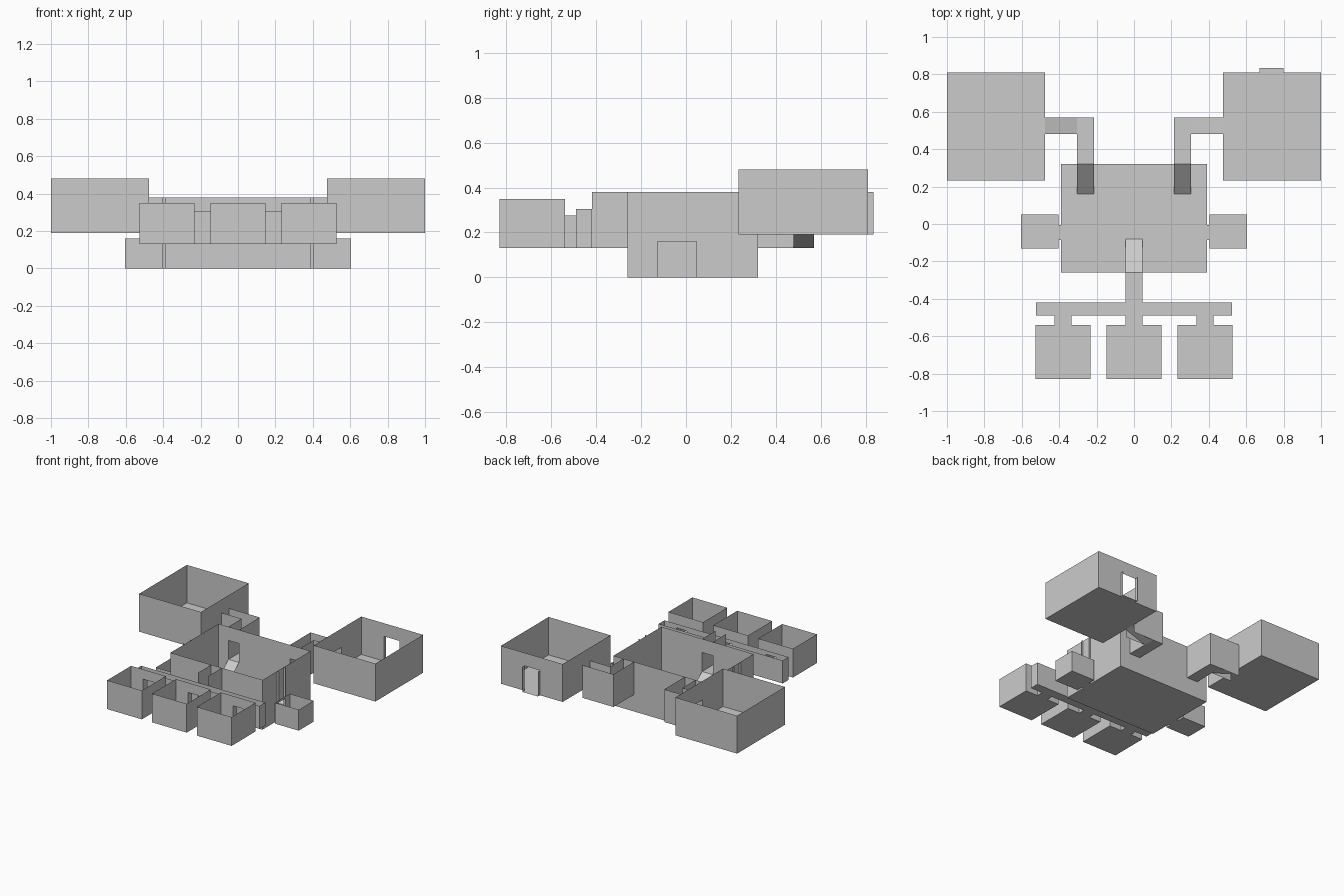
import bpy

if "Cube" in bpy.data.objects:
    bpy.data.objects.remove(bpy.data.objects["Cube"])

DOOR = 0.145   # door height
LOW = 0.13     # upper corridor level


def make(name, quads):
    """Mesh object from a list of four-cornered panels."""
    verts, faces = [], []
    for q in quads:
        faces.append(tuple(range(len(verts), len(verts) + 4)))
        verts += q
    me = bpy.data.meshes.new(name)
    me.from_pydata(verts, [], faces)
    ob = bpy.data.objects.new(name, me)
    bpy.context.collection.objects.link(ob)
    return ob


def wall(axis, at, a, b, z0, z1, holes=()):
    """Thin upright wall at axis=at, from a to b, with (start, end, bottom, top) holes."""
    a, b = min(a, b), max(a, b)
    holes = [(min(h[0], h[1]), max(h[0], h[1]), h[2], h[3]) for h in holes]
    ss = sorted({a, b, *[h[0] for h in holes], *[h[1] for h in holes]})
    zs = sorted({z0, z1, *[h[2] for h in holes], *[h[3] for h in holes]})
    point = (lambda s, z: (at, s, z)) if axis == 'x' else (lambda s, z: (s, at, z))
    quads = []
    for s0, s1 in zip(ss, ss[1:]):
        for c0, c1 in zip(zs, zs[1:]):
            sm, cm = (s0 + s1) / 2, (c0 + c1) / 2
            if not any(h[0] < sm < h[1] and h[2] < cm < h[3] for h in holes):
                quads.append([point(s0, c0), point(s1, c0), point(s1, c1), point(s0, c1)])
    return quads


def floor(x0, x1, y0, y1, z):
    return [[(x0, y0, z), (x1, y0, z), (x1, y1, z), (x0, y1, z)]]


def ramp_y(x0, x1, y0, z0, y1, z1):
    return [[(x0, y0, z0), (x1, y0, z0), (x1, y1, z1), (x0, y1, z1)]]


def room(name, x0, x1, y0, y1, z0, z1, west=(), east=(), south=(), north=()):
    """Open-topped room with holes per side."""
    return make(name, floor(x0, x1, y0, y1, z0)
                + wall('x', x0, y0, y1, z0, z1, west) + wall('x', x1, y0, y1, z0, z1, east)
                + wall('y', y0, x0, x1, z0, z1, south) + wall('y', y1, x0, x1, z0, z1, north))


# Central hall with doors on every side
up = LOW + DOOR
side_door = [(-0.085, -0.005, 0, DOOR)]
room("main_hall", -0.39, 0.39, -0.26, 0.32, 0, 0.38,
     west=side_door, east=side_door,
     south=[(-0.045, 0.045, LOW, up)],
     north=[(0.215, 0.305, LOW, up), (-0.305, -0.215, LOW, up)])

# Front ramp, front corridor and cross corridor
make("front_ramp", ramp_y(-0.045, 0.045, -0.26, LOW, -0.08, 0))
make("front_corridor", floor(-0.045, 0.045, -0.42, -0.26, LOW)
     + wall('x', -0.045, -0.42, -0.26, LOW, 0.38)
     + wall('x', 0.045, -0.42, -0.26, LOW, 0.38))
centres = (-0.38, 0, 0.38)
room("cross_corridor", -0.525, 0.525, -0.49, -0.42, LOW, 0.305,
     south=[(c - 0.045, c + 0.045, LOW, up) for c in centres],
     north=[(-0.045, 0.045, LOW, up)])

# Three front rooms with short passages
for c in centres:
    make("front_passage", floor(c - 0.045, c + 0.045, -0.54, -0.49, LOW)
         + wall('x', c - 0.045, -0.54, -0.49, LOW, up)
         + wall('x', c + 0.045, -0.54, -0.49, LOW, up))
    room("front_room", c - 0.147, c + 0.147, -0.83, -0.54, LOW, 0.35,
         north=[(c - 0.045, c + 0.045, LOW, up)])

for s in (-1, 1):
    # Side closet and its doorway
    doorway = {"west" if s > 0 else "east": side_door}
    xa, xb = sorted((s * 0.405, s * 0.605))
    room("side_closet", xa, xb, -0.13, 0.05, 0, 0.16, **doorway)
    xa, xb = sorted((s * 0.39, s * 0.405))
    make("side_doorway", floor(xa, xb, -0.085, -0.005, 0)
         + wall('y', -0.085, xa, xb, 0, 0.38) + wall('y', -0.005, xa, xb, 0, 0.38))

    # L-shaped back corridor, rising toward the large room
    i, o, e = s * 0.215, s * 0.305, s * 0.477
    make("back_ramp", ramp_y(i, o, 0.16, 0, 0.32, LOW))
    make("back_corridor", floor(i, o, 0.32, 0.57, LOW)
         + [[(o, 0.48, LOW), (e, 0.48, 0.19), (e, 0.57, 0.19), (o, 0.57, LOW)]]
         + wall('x', i, 0.32, 0.57, LOW, 0.38) + wall('x', o, 0.32, 0.48, LOW, 0.38)
         + wall('y', 0.48, o, e, LOW, 0.38) + wall('y', 0.57, i, e, LOW, 0.38))

    # Large back room
    entry = {"west" if s > 0 else "east": [(0.48, 0.57, 0.19, 0.19 + DOOR)]}
    if s > 0:
        entry["north"] = [(0.67, 0.80, 0.19, 0.38)]
    xa, xb = sorted((e, s * 1.0))
    room("large_room", xa, xb, 0.233, 0.81, 0.19, 0.48, **entry)

# Exit frame behind the right large room
make("exit_frame", floor(0.67, 0.80, 0.81, 0.835, 0.19)
     + wall('x', 0.67, 0.81, 0.835, 0.19, 0.38)
     + wall('x', 0.80, 0.81, 0.835, 0.19, 0.38))
